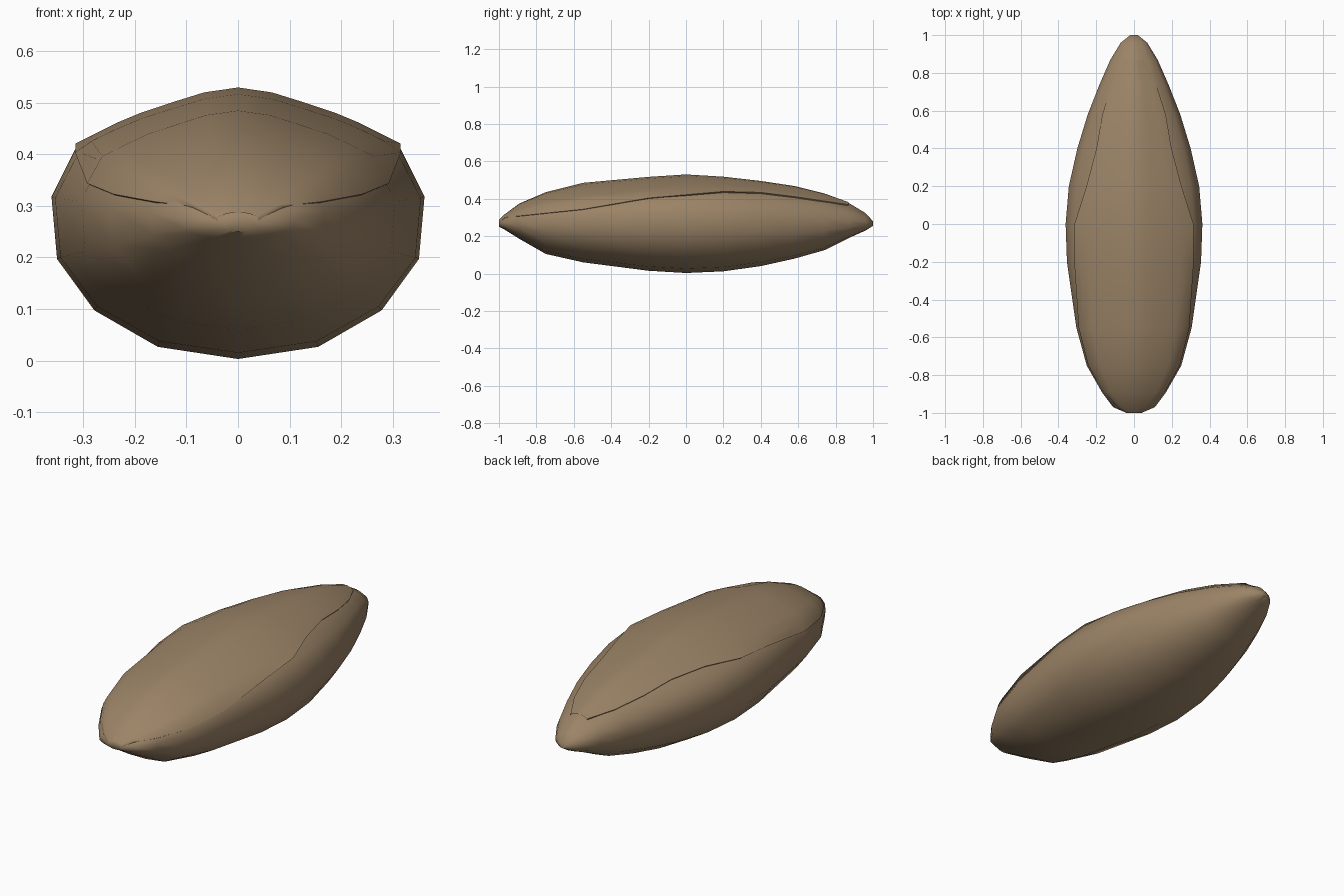
import bpy

cube = bpy.data.objects.get("Cube")
if cube:
    bpy.data.objects.remove(cube, do_unlink=True)

brown = bpy.data.materials.new("warm brown")
brown.use_nodes = True
brown.diffuse_color = (0.33, 0.23, 0.135, 1)
brown.node_tree.nodes["Principled BSDF"].inputs["Base Color"].default_value = brown.diffuse_color

MID = 0.265
# Lengthwise stations: y, half width, bottom, top
STATIONS = [(-1, .04, .25, .285), (-.97, .11, .235, .315), (-.89, .17, .185, .375),
            (-.75, .25, .105, .435), (-.55, .305, .06, .485), (-.2, .355, .015, .517),
            (0, .362, .003, .53), (.2, .345, .012, .518), (.4, .30, .04, .495),
            (.58, .245, .08, .468), (.74, .182, .125, .428), (.87, .125, .19, .38),
            (.96, .07, .23, .325), (1, .02, .255, .28)]
# Unit half cross-section, keel to crest
LOWER = [(0, -1), (.43, -.91), (.77, -.64), (.97, -.26)]
UPPER = [(1, .2), (.87, .57), (.58, .77), (.21, .94), (0, 1)]
# Height of the shell edge along the body
EDGE = [(-1, .27), (-.97, .296), (-.55, .34), (-.2, .40), (.2, .435), (.4, .43), (.6, .405), (.9, .36)]


def lerp_table(table, v):
    """Piecewise linear lookup, clamped at both ends."""
    table = sorted(table)
    if v <= table[0][0]:
        return table[0][1]
    for (a, p), (b, q) in zip(table, table[1:]):
        if v <= b:
            return p + (q - p) * (v - a) / (b - a)
    return table[-1][1]


def loft(name, rings, closed):
    """Skin a row of rings, capping the ends when closed."""
    n = len(rings[0])
    verts = [p for ring in rings for p in ring]
    faces = []
    for r in range(len(rings) - 1):
        for i in range(n if closed else n - 1):
            j = (i + 1) % n
            faces.append((r * n + i, r * n + j, (r + 1) * n + j, (r + 1) * n + i))
    if closed:
        faces += [tuple(reversed(range(n))), tuple(range(len(verts) - n, len(verts)))]
    mesh = bpy.data.meshes.new(name)
    mesh.from_pydata(verts, [], [tuple(reversed(f)) for f in faces])
    mesh.materials.append(brown)
    mesh.update()
    obj = bpy.data.objects.new(name, mesh)
    bpy.context.collection.objects.link(obj)
    bpy.ops.object.select_all(action='DESELECT')
    bpy.context.view_layer.objects.active = obj
    obj.select_set(True)
    bpy.ops.object.mode_set(mode='EDIT')
    bpy.ops.mesh.select_all(action='SELECT')
    if closed:
        bpy.ops.mesh.normals_make_consistent(inside=False)
    bpy.ops.object.mode_set(mode='OBJECT')
    bpy.ops.object.shade_smooth_by_angle(angle=1.0)
    return obj


# Body: full rings, slightly lowered under the shell
half = LOWER + UPPER
outline = half + [(-x, z) for x, z in reversed(half[1:-1])]
body_rings = []
for y, w, lo, hi in STATIONS:
    body_rings.append([(x * w, y, MID + z * ((hi - MID) * (.975 if z > .5 else 1) if z > 0 else MID - lo))
                       for x, z in outline])
loft("body", body_rings, True)

# Upper shell: an arched plate with a rim tucked into the body
width_at = [(z, x) for x, z in UPPER]
shell_rings = []
for y, w, lo, hi in STATIONS[:-2]:
    rise = hi - MID
    e = min((lerp_table(EDGE, y) - MID) / rise, .93)
    xe = lerp_table(width_at, e)
    side = [(xe * w * .97, y, MID + e * rise * .97)]
    for t in (1, .9, .75, .6, .4, .21, 0):
        x = xe * t
        z = e if t == 1 else lerp_table(UPPER, x)
        side.append((x * w * 1.01, y, MID + z * rise + (.004 if t else 0)))
    shell_rings.append(side + [(-x, b, z) for x, b, z in reversed(side[:-1])])
loft("upper_shell", shell_rings, False)
